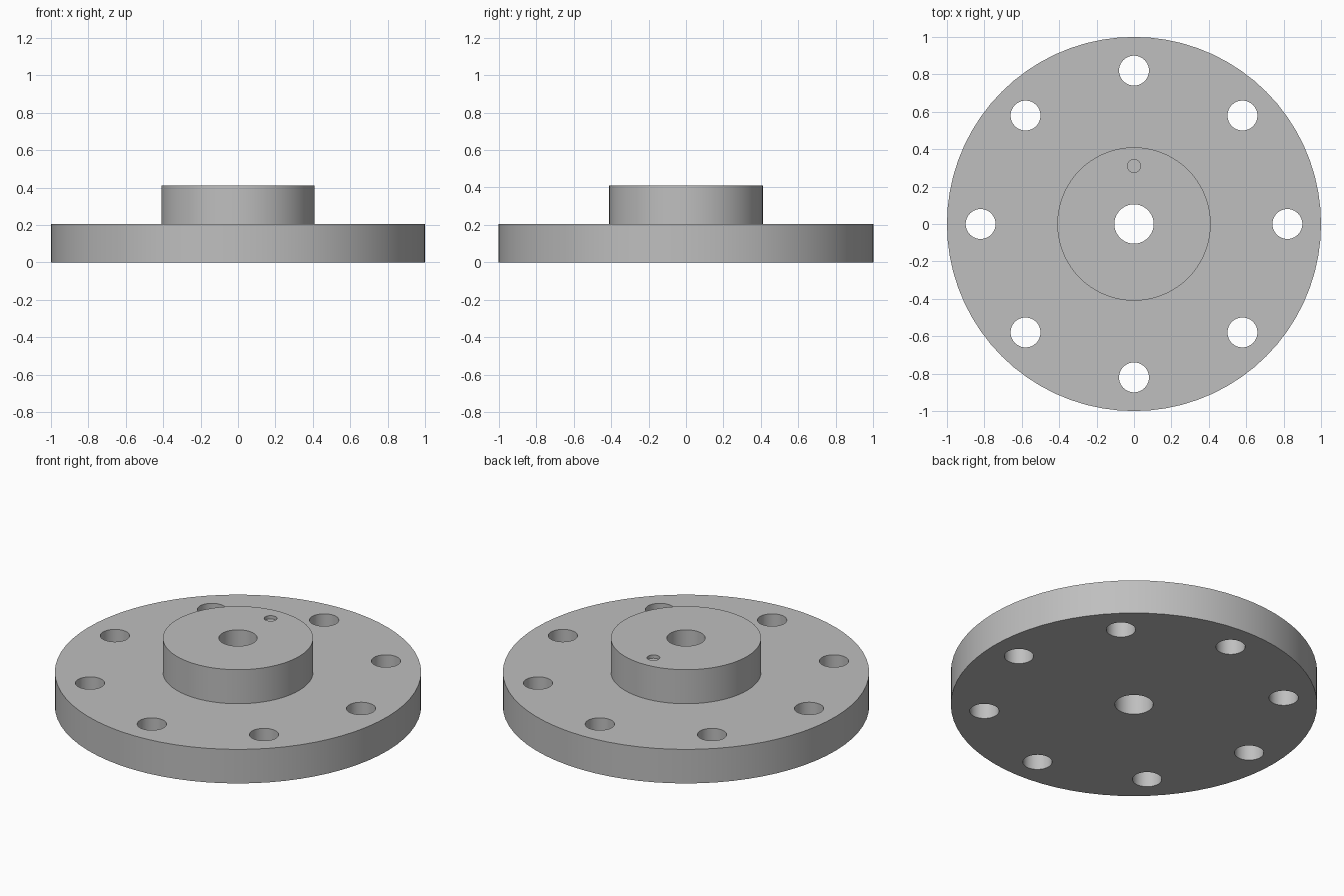
import bpy, bmesh
from math import cos, sin, tau

old = bpy.data.objects.get("Cube")
if old:
    bpy.data.objects.remove(old, do_unlink=True)

PLATE_R, HUB_R, BORE_R = 1.0, 0.41, 0.105
PLATE_TOP, HUB_TOP = 0.205, 0.41
BOLT_CIRCLE, BOLT_R, BOLT_COUNT = 0.82, 0.08, 8
PIN_Y, PIN_R, PIN_DEPTH = 0.31, 0.035, 0.02
SEGMENTS = 72

steel = bpy.data.materials.new("grey steel")
steel.use_nodes = True
grey = (0.52, 0.52, 0.52, 1)
steel.diffuse_color = grey
steel.node_tree.nodes["Principled BSDF"].inputs["Base Color"].default_value = grey


def make_object(name, bm):
    bmesh.ops.recalc_face_normals(bm, faces=bm.faces)
    mesh = bpy.data.meshes.new(name)
    bm.to_mesh(mesh)
    bm.free()
    mesh.materials.append(steel)
    obj = bpy.data.objects.new(name, mesh)
    bpy.context.collection.objects.link(obj)
    return obj


def add_cylinder(bm, x, y, radius, bottom, top, sides):
    made = bmesh.ops.create_cone(bm, cap_ends=True, segments=sides, radius1=radius,
                                 radius2=radius, depth=top - bottom)
    bmesh.ops.translate(bm, verts=made["verts"], vec=(x, y, (bottom + top) / 2))


# Flange body: plate, raised hub and centre bore turned from one closed profile
profile = [(BORE_R, 0), (PLATE_R, 0), (PLATE_R, PLATE_TOP),
           (HUB_R, PLATE_TOP), (HUB_R, HUB_TOP), (BORE_R, HUB_TOP)]
bm = bmesh.new()
rings = [[bm.verts.new((r * cos(tau * i / SEGMENTS), r * sin(tau * i / SEGMENTS), z))
          for i in range(SEGMENTS)] for r, z in profile]
for a, b in zip(rings, rings[1:] + rings[:1]):
    for i in range(SEGMENTS):
        j = (i + 1) % SEGMENTS
        bm.faces.new((a[i], a[j], b[j], b[i]))
flange = make_object("flange", bm)

# Cutter: ring of bolt holes and the shallow locating hole in the hub
bm = bmesh.new()
for k in range(BOLT_COUNT):
    angle = tau * k / BOLT_COUNT
    add_cylinder(bm, BOLT_CIRCLE * cos(angle), BOLT_CIRCLE * sin(angle),
                 BOLT_R, -0.1, PLATE_TOP + 0.1, 48)
add_cylinder(bm, 0, PIN_Y, PIN_R, HUB_TOP - PIN_DEPTH, HUB_TOP + 0.1, 32)
cutter = make_object("hole_cutter", bm)
cutter.hide_render = True

# Drill the holes and bake the result into the flange
drill = flange.modifiers.new("drill holes", "BOOLEAN")
drill.operation = "DIFFERENCE"
drill.solver = "EXACT"
drill.object = cutter
bpy.context.view_layer.objects.active = flange
flange.select_set(True)
cutter.select_set(False)
bpy.ops.object.modifier_apply(modifier=drill.name)
bpy.data.objects.remove(cutter, do_unlink=True)

# Smooth round walls, sharp rims
bpy.ops.object.shade_smooth_by_angle()
